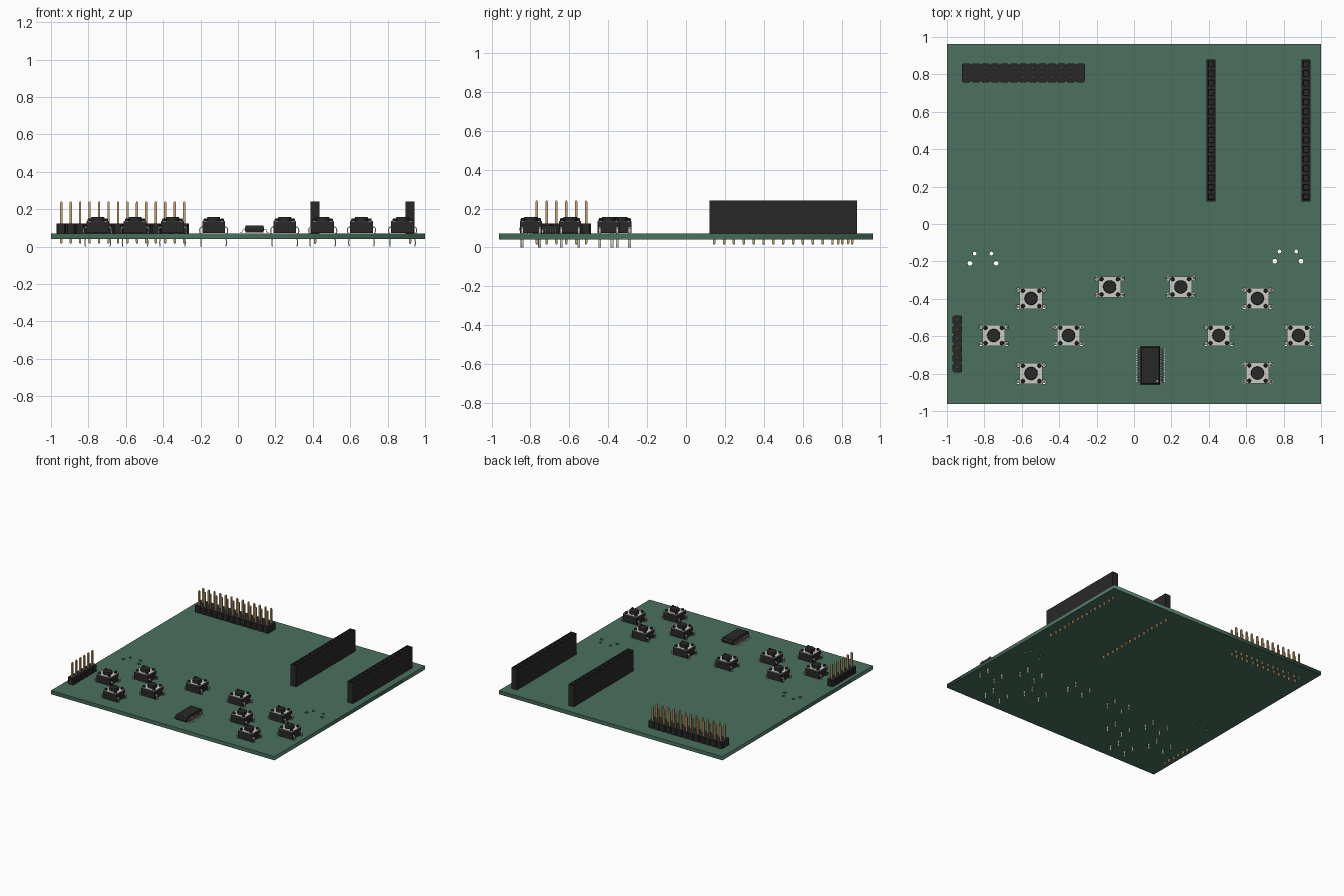
import bpy, bmesh
from math import cos, sin, tau
from mathutils import Vector

if "Cube" in bpy.data.objects:
    bpy.data.objects.remove(bpy.data.objects["Cube"])

TOP, BOT, PITCH = 0.071, 0.041, 0.0507


def material(name, r, g, b):
    m = bpy.data.materials.new(name)
    m.diffuse_color = (r, g, b, 1)
    m.use_nodes = True
    m.node_tree.nodes["Principled BSDF"].inputs["Base Color"].default_value = m.diffuse_color
    return m


GREEN = material("board_green", 0.07, 0.165, 0.115)
BLACK = material("plastic_black", 0.022, 0.022, 0.023)
GOLD = material("pin_gold", 0.58, 0.38, 0.16)
METAL = material("tin", 0.6, 0.6, 0.56)


def loft(bm, rings):
    """Join equal-length rings of points into a closed solid."""
    vs = [[bm.verts.new(p) for p in r] for r in rings]
    n = len(vs[0])
    for a, b in zip(vs, vs[1:]):
        for i in range(n):
            bm.faces.new((a[i], a[(i + 1) % n], b[(i + 1) % n], b[i]))
    bm.faces.new(vs[0])
    bm.faces.new(vs[-1])


def rect(cx, cy, hx, hy, z):
    return [(cx + sx * hx, cy + sy * hy, z) for sx, sy in ((-1, -1), (1, -1), (1, 1), (-1, 1))]


def circle(cx, cy, r, z, n=20):
    return [(cx + r * cos(tau * i / n), cy + r * sin(tau * i / n), z) for i in range(n)]


def pin(bm, x, y, z0, z1):
    w, t = 0.0064, 0.008
    loft(bm, [rect(x, y, w * k, w * k, z) for k, z in ((.45, z0), (1, z0 + t), (1, z1 - t), (.45, z1))])


def strip(bm, path, y, width, thick, side):
    """Bent flat lead following (x, z) points."""
    pts = [Vector(p) for p in path]
    rings = []
    for i, p in enumerate(pts):
        d = (pts[min(i + 1, len(pts) - 1)] - pts[max(i - 1, 0)]).normalized()
        n = Vector((-d.y, d.x)) * thick / 2
        a, b = p + n, p - n
        rings.append([(side * q.x, y + s * width / 2, q.y) for q, s in ((a, -1), (a, 1), (b, 1), (b, -1))])
    loft(bm, rings)


def mesh(name, bm, mat):
    bmesh.ops.recalc_face_normals(bm, faces=bm.faces)
    me = bpy.data.meshes.new(name)
    bm.to_mesh(me)
    bm.free()
    me.materials.append(mat)
    return me


def place(name, me, loc=(0, 0, 0), smooth=False):
    ob = bpy.data.objects.new(name, me)
    ob.location = loc
    bpy.context.collection.objects.link(ob)
    if smooth:
        bpy.ops.object.select_all(action='DESELECT')
        ob.select_set(True)
        bpy.context.view_layer.objects.active = ob
        bpy.ops.object.shade_smooth_by_angle()
    return ob


# Circuit board: filled flat curve with drilled holes
BUTTONS = [(-.55, -.398), (-.75, -.596), (-.35, -.596), (-.55, -.799), (-.13, -.336),
           (.25, -.336), (.66, -.398), (.453, -.596), (.88, -.596), (.66, -.797)]
LEG_X, LEG_Y = 0.069, 0.045
holes = [(x + sx * LEG_X, y + sy * LEG_Y, .011) for x, y in BUTTONS for sx in (-1, 1) for sy in (-1, 1)]
for cx, cy in ((-.807, -.158), (.823, -.147)):
    for s in (-1, 1):
        holes += [(cx + s * .045, cy, .010), (cx + s * .07, cy - .052, .013)]

cu = bpy.data.curves.new("circuit_board", 'CURVE')
cu.dimensions = '2D'
cu.fill_mode = 'BOTH'
cu.extrude = (TOP - BOT) / 2
for loop in [rect(0, 0, 1, .962, 0)] + [circle(x, y, r, 0, 16) for x, y, r in holes]:
    sp = cu.splines.new('POLY')
    sp.points.add(len(loop) - 1)
    for p, co in zip(sp.points, loop):
        p.co = (*co, 1)
    sp.use_cyclic_u = True
cu.materials.append(GREEN)
board = place("circuit_board", cu, (0, 0, (TOP + BOT) / 2))
board.select_set(True)
bpy.context.view_layer.objects.active = board
bpy.ops.object.convert(target='MESH')


# Pin headers: notched base plus square pins
def header(name, cx, cy, count, rows, along_x):
    hw, h, c = rows * PITCH / 2, PITCH / 2, .008
    us = [(i - (count - 1) / 2) * PITCH for i in range(count)]
    turn = (lambda u, v: (cx + u, cy + v)) if along_x else (lambda u, v: (cx - v, cy + u))
    edge = []
    for u in us:
        edge += [(u - h, -hw + c), (u - h + c, -hw), (u + h - c, -hw)]
    edge.append((us[-1] + h, -hw + c))
    edge += [(-u, -v) for u, v in edge]
    bm = bmesh.new()
    loft(bm, [[(*turn(u, v), z) for u, v in edge] for z in (TOP, TOP + .052)])
    place(name + "_base", mesh(name + "_base", bm, BLACK))
    bm = bmesh.new()
    for u in us:
        for r in range(rows):
            pin(bm, *turn(u, (r - (rows - 1) / 2) * PITCH), .015, .242)
    place(name + "_pins", mesh(name + "_pins", bm, GOLD))


header("double_header", -.591, .808, 13, 2, True)
header("side_header", -.944, -.641, 6, 1, False)

# Tall socket strips: row of cells with sunken square openings
for name, cx in (("left_socket", .412), ("right_socket", .92)):
    n, cy, z1 = 15, .5, .241
    bm = bmesh.new()
    ys = [cy + (i - n / 2) * PITCH for i in range(n + 1)]
    grid = [[bm.verts.new((cx + s * .0245, y, z)) for s, z in ((-1, TOP), (-1, z1), (1, z1), (1, TOP))] for y in ys]
    tops = []
    for a, b in zip(grid, grid[1:]):
        for i in range(4):
            f = bm.faces.new((a[i], a[(i + 1) % 4], b[(i + 1) % 4], b[i]))
            if i == 1:
                tops.append(f)
    bm.faces.new(grid[0])
    bm.faces.new(grid[-1])
    bmesh.ops.recalc_face_normals(bm, faces=bm.faces)
    bmesh.ops.inset_individual(bm, faces=tops, thickness=.013)
    bmesh.ops.inset_individual(bm, faces=tops, thickness=.004, depth=-.008)
    bmesh.ops.inset_individual(bm, faces=tops, thickness=.001, depth=-.04)
    place(name + "_body", mesh(name + "_body", bm, BLACK))
    bm = bmesh.new()
    for y in ys[:-1]:
        pin(bm, cx, y + PITCH / 2, .014, TOP + .02)
    place(name + "_tails", mesh(name + "_tails", bm, GOLD))

# Push buttons: housing, cover plate, actuator with corner rivets, bent legs
bm = bmesh.new()
loft(bm, [rect(0, 0, .061, .056, .002), rect(0, 0, .061, .056, .062)])
housing = mesh("button_housing", bm, BLACK)

bm = bmesh.new()
loft(bm, [rect(0, 0, .061, .056, .062), rect(0, 0, .061, .056, .066)])
plate = mesh("button_plate", bm, METAL)

bm = bmesh.new()
loft(bm, [circle(0, 0, r, z, 32) for r, z in ((.035, .06), (.035, .083), (.033, .086))])
for sx in (-1, 1):
    for sy in (-1, 1):
        loft(bm, [circle(sx * .044, sy * .041, r, z, 12) for r, z in ((.011, .06), (.011, .074), (.007, .08))])
cap = mesh("button_cap", bm, BLACK)

bm = bmesh.new()
LEG = [(.057, .032), (.068, .032), (.074, .026), (.075, .012), (.071, -.004), (.066, -.02),
       (.067, -.036), (.069, -.05), (.066, -.071)]
for side in (-1, 1):
    for sy in (-1, 1):
        strip(bm, LEG, sy * LEG_Y, .014, .006, side)
legs = mesh("button_legs", bm, METAL)

for i, (x, y) in enumerate(BUTTONS, 1):
    for name, me in (("housing", housing), ("plate", plate), ("cap", cap), ("legs", legs)):
        place(f"button_{i}_{name}", me, (x, y, TOP), smooth=(name == "cap"))

# Chip: drafted body with a corner dimple, gull-wing leads
CHIP = (.088, -.756, TOP)
bm = bmesh.new()
loft(bm, [rect(0, 0, hx, hy, z) for hx, hy, z in ((.047, .096, .004), (.052, .101, .02), (.052, .101, .025), (.047, .096, .042))])
place("chip_body", mesh("chip_body", bm, BLACK), CHIP)
bm = bmesh.new()
loft(bm, [circle(.036, -.084, .005, z, 16) for z in (.04, .0425)])
place("chip_corner_mark", mesh("chip_corner_mark", bm, METAL), CHIP)
bm = bmesh.new()
for side in (-1, 1):
    for i in range(14):
        strip(bm, [(.049, .022), (.058, .022), (.062, .019), (.066, .005), (.069, .002), (.078, .002)],
              (i - 6.5) * .013, .006, .003, side)
place("chip_leads", mesh("chip_leads", bm, METAL), CHIP)
